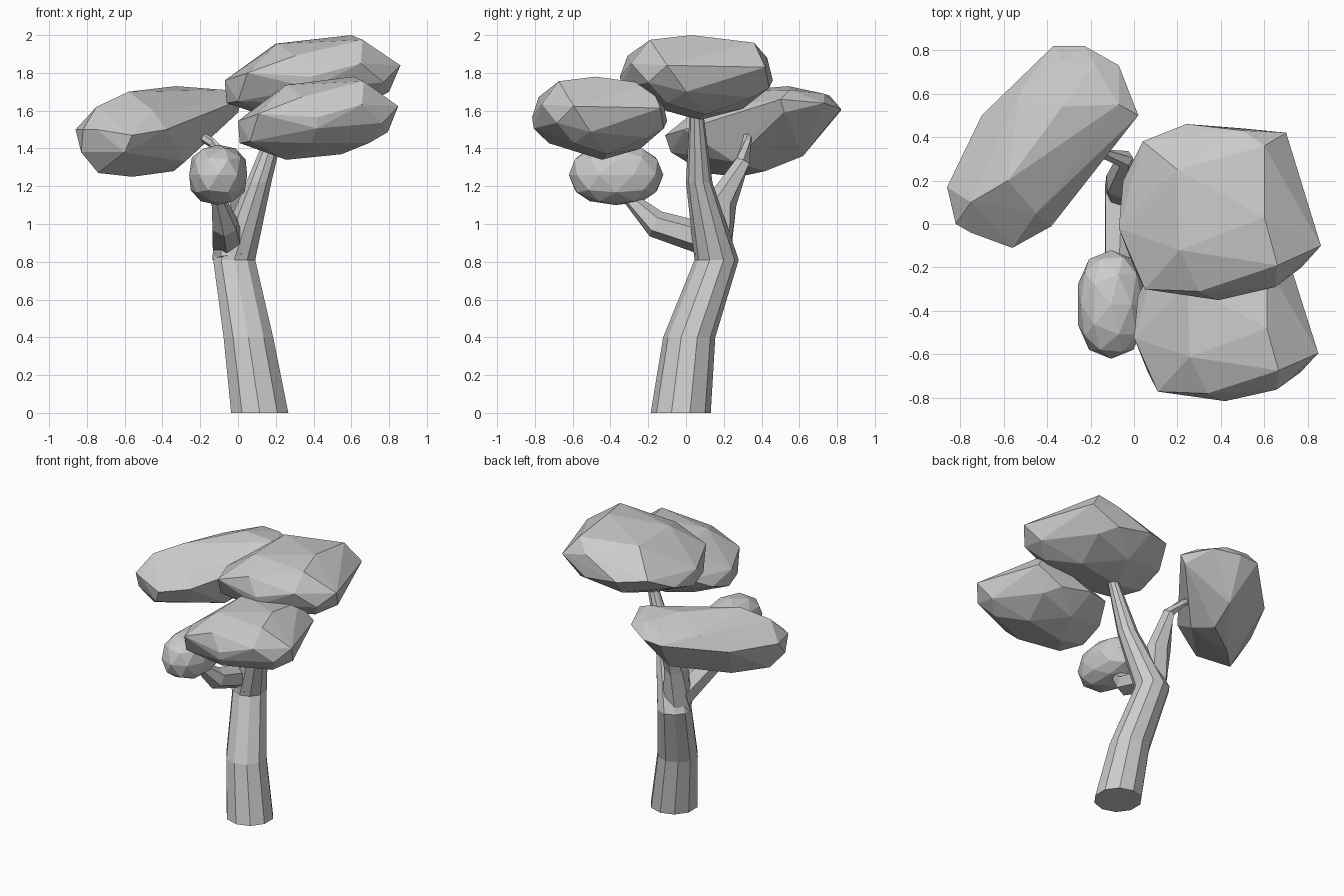
import bpy, bmesh, math
from mathutils import Vector

Z = Vector((0, 0, 1))


def finish(bm, name):
    bmesh.ops.recalc_face_normals(bm, faces=bm.faces[:])
    mesh = bpy.data.meshes.new(name)
    bm.to_mesh(mesh)
    bm.free()
    ob = bpy.data.objects.new(name, mesh)
    bpy.context.collection.objects.link(ob)
    return ob


def limb(name, path, sides, level=False):
    """Tapered faceted tube through (x, y, z, radius) points."""
    bm = bmesh.new()
    pts = [Vector(p[:3]) for p in path]
    rings = []
    for i, p in enumerate(path):
        d = (pts[min(i + 1, len(pts) - 1)] - pts[max(i - 1, 0)]).normalized()
        if level:
            u, v = Vector((1, 0, 0)), Vector((0, 1, 0))
        else:
            u = d.cross(Z).normalized()
            v = d.cross(u)
        rings.append([])
        for k in range(sides):
            a = 2 * math.pi * (k + 0.5) / sides
            rings[-1].append(bm.verts.new(pts[i] + p[3] * (u * math.cos(a) + v * math.sin(a))))
    for lo, hi in zip(rings, rings[1:]):
        for k in range(sides):
            n = (k + 1) % sides
            bm.faces.new((lo[k], lo[n], hi[n], hi[k]))
    bm.faces.new(rings[0][::-1])
    bm.faces.new(rings[-1])
    return finish(bm, name)


def foliage(name, points, lo=None, hi=None):
    """Faceted convex clump; optionally refitted to the box lo..hi."""
    pts = [Vector(p) for p in points]
    if lo:
        for i in range(3):
            a, b = min(p[i] for p in pts), max(p[i] for p in pts)
            for p in pts:
                p[i] = lo[i] + (p[i] - a) / (b - a) * (hi[i] - lo[i])
    bm = bmesh.new()
    for p in pts:
        bm.verts.new(p)
    res = bmesh.ops.convex_hull(bm, input=bm.verts[:])
    inside = [v for v in res["geom_interior"] if isinstance(v, bmesh.types.BMVert)]
    bmesh.ops.delete(bm, geom=inside, context='VERTS')
    return finish(bm, name)


# Trunk and branches
limb("trunk", [(0.115, -0.028, 0, 0.159), (0.055, 0.017, 0.4, 0.138),
               (-0.02, 0.162, 0.81, 0.117), (0.11, 0.07, 1.22, 0.07),
               (0.235, 0.055, 1.6, 0.035)], 10, level=True)
limb("front_branch", [(-0.055, 0.17, 0.9, 0.09), (-0.07, -0.16, 1.0, 0.073),
                      (-0.11, -0.31, 1.145, 0.033), (-0.11, -0.36, 1.18, 0.025)], 6)
limb("back_branch", [(-0.03, 0.14, 0.82, 0.105), (-0.055, 0.19, 1.12, 0.08),
                     (-0.045, 0.3, 1.33, 0.042),
                     (-0.14, 0.32, 1.43, 0.025), (-0.2, 0.33, 1.47, 0.025)], 6)

# Broad canopy clumps: crown, rim, underside
canopy = [
    (0.6, 0.03, 2.0), (0.66, -0.19, 1.975), (0.6, 0.36, 1.96), (0.21, -0.12, 1.955), (0.2, 0.25, 1.955),
    (0.04, 0.38, 1.79), (0.24, 0.46, 1.76), (0.7, 0.42, 1.83), (0.86, -0.1, 1.84), (0.5, 0.43, 1.88),
    (0.77, -0.2, 1.75), (0.65, -0.29, 1.85), (0.39, -0.35, 1.78), (0.05, -0.3, 1.8), (-0.07, -0.02, 1.76),
    (-0.05, 0.2, 1.7), (0.3, -0.31, 1.89), (-0.06, 0, 1.64), (0, -0.2, 1.65), (0.21, 0.07, 1.55),
    (0.53, 0.1, 1.58), (0.69, -0.1, 1.64), (0.8, 0, 1.7), (0.3, 0.3, 1.61), (0.35, -0.25, 1.64),
    (0.6, 0.35, 1.67), (0.39, -0.34, 1.72), (0.5, 0.44, 1.72)]
foliage("top_foliage", canopy)
foliage("front_foliage", canopy, (0, -0.815, 1.34), (0.848, -0.1, 1.78))

# Slanted clump at the back left
foliage("left_foliage", [
    (-0.33, 0.54, 1.73), (-0.18, 0.73, 1.69), (-0.33, 0.76, 1.68), (-0.07, 0.55, 1.71), (-0.53, 0.6, 1.64),
    (-0.58, 0.2, 1.7), (-0.45, 0.05, 1.6), (-0.75, 0.1, 1.62), (-0.86, 0.17, 1.5), (-0.82, 0, 1.5),
    (-0.75, -0.04, 1.5), (-0.56, -0.11, 1.47), (-0.38, -0.01, 1.5), (0.02, 0.5, 1.66), (-0.07, 0.73, 1.64),
    (-0.23, 0.82, 1.61), (-0.37, 0.82, 1.6), (-0.7, 0.5, 1.52), (-0.56, 0.28, 1.25), (-0.74, 0.1, 1.27),
    (-0.83, 0.05, 1.38), (-0.34, 0.42, 1.28), (-0.6, -0.08, 1.38), (-0.28, 0.25, 1.33), (-0.3, 0.62, 1.36),
    (0, 0.52, 1.59)])

# Small, slightly boxy clump on the front branch
bm = bmesh.new()
bmesh.ops.create_icosphere(bm, subdivisions=2, radius=1)
for v in bm.verts:
    x, y, z = (math.copysign(abs(c) ** 0.85, c) for c in v.co)
    v.co = Vector((-0.105 + x * 0.16, -0.37 + y * 0.25, 1.26 + z * 0.16))
finish(bm, "small_foliage")
